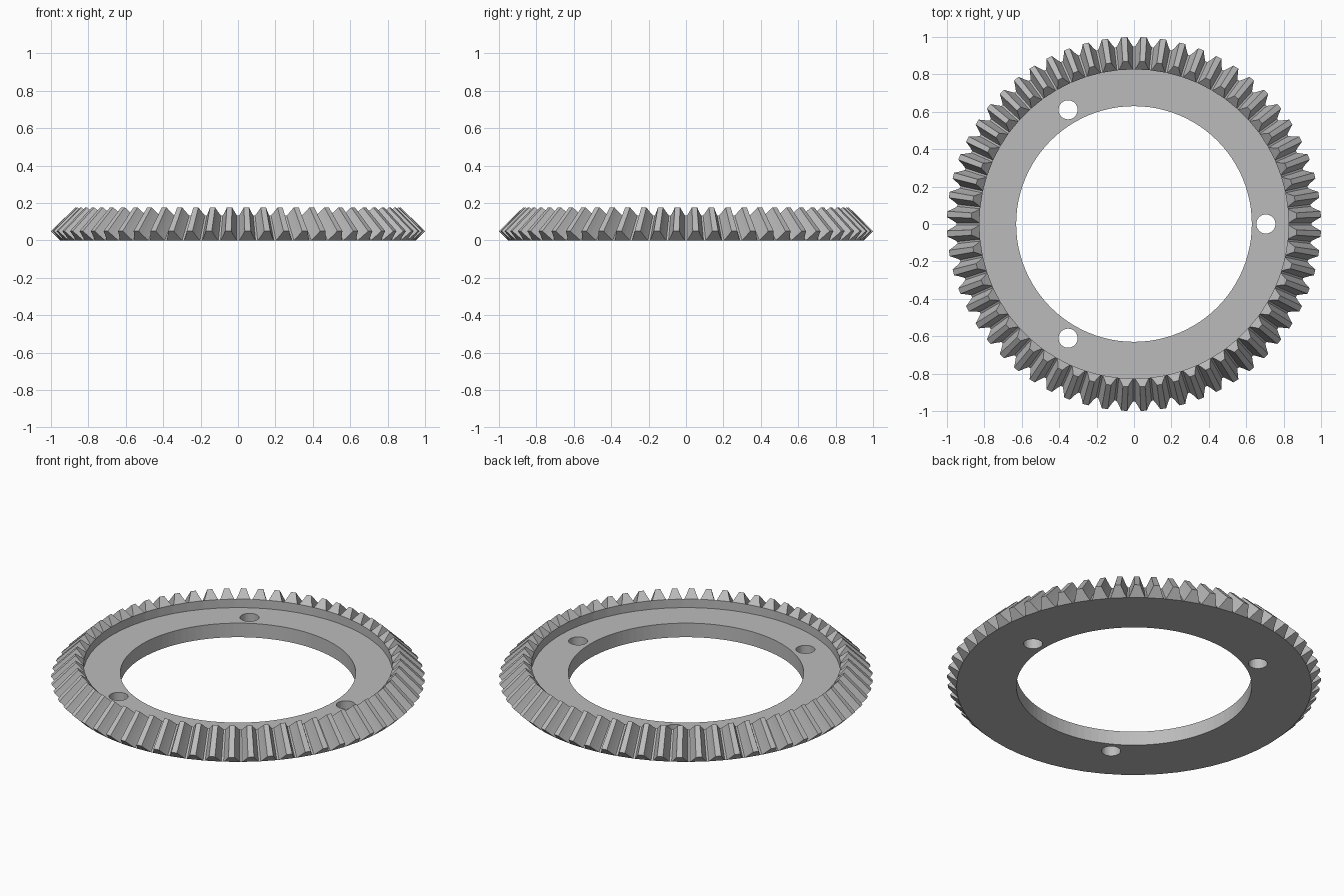
import bpy, bmesh
from math import cos, sin, pi, radians
from mathutils import Vector

cube = bpy.data.objects.get("Cube")
if cube:
    bpy.data.objects.remove(cube)

# Main dimensions
TEETH = 60
ROOT_R = 0.95        # root radius on the underside
TOOTH_H = 0.05       # rise of the tooth along the back cone, in r and in z
APEX = Vector((0, 0, 1.027))
INNER_SCALE = 0.87   # small end of the teeth, scaled toward the cone apex
FACE_Z = 0.083       # recessed upper face
BORE_R = 0.63
FLANK = [(0, 0.044), (0.25, 0.036), (0.6, 0.026), (1, 0.016)]  # height, half width

steel = bpy.data.materials.new("grey_steel")
steel.use_nodes = True
grey = (0.5, 0.5, 0.5, 1)
steel.diffuse_color = grey
steel.node_tree.nodes["Principled BSDF"].inputs["Base Color"].default_value = grey


def make_object(name, bm):
    bmesh.ops.recalc_face_normals(bm, faces=bm.faces[:])
    mesh = bpy.data.meshes.new(name)
    bm.to_mesh(mesh)
    bm.free()
    mesh.materials.append(steel)
    obj = bpy.data.objects.new(name, mesh)
    bpy.context.collection.objects.link(obj)
    return obj


def cutter(name, radius, x, y, segments):
    bm = bmesh.new()
    bmesh.ops.create_cone(bm, cap_ends=True, segments=segments,
                          radius1=radius, radius2=radius, depth=1)
    bmesh.ops.translate(bm, verts=bm.verts[:], vec=(x, y, 0))
    obj = make_object(name, bm)
    obj.hide_render = True
    obj.display_type = 'WIRE'
    return obj


# Toothed ring: one tooth outline repeated, lofted toward the cone apex
half = [(t, -w) for t, w in FLANK]
outline = half + [(t, -w) for t, w in reversed(half)]
n = len(outline)
bm = bmesh.new()
outer, inner = [], []
for i in range(TEETH):
    middle = 2 * pi * (i + 0.5) / TEETH
    for t, w in outline:
        r = ROOT_R + TOOTH_H * t
        a = middle + w / r
        p = Vector((r * cos(a), r * sin(a), TOOTH_H * t))
        outer.append(bm.verts.new(p))
        inner.append(bm.verts.new(APEX.lerp(p, INNER_SCALE)))

# Tooth flanks, tips, root lands and tooth ends
total = len(outer)
for i in range(total):
    j = (i + 1) % total
    bm.faces.new((outer[i], outer[j], inner[j], inner[i]))
for i in range(0, total, n):
    bm.faces.new(outer[i:i + n])
    bm.faces.new(inner[i:i + n])

# Underside, recess wall and recessed upper face
base = [k for i in range(0, total, n) for k in (i, i + n - 1)]
bm.faces.new([outer[k] for k in base])
rim = [inner[k] for k in base]
floor = [bm.verts.new((v.co.x, v.co.y, FACE_Z)) for v in rim]
for i in range(len(rim)):
    j = (i + 1) % len(rim)
    bm.faces.new((rim[i], rim[j], floor[j], floor[i]))
bm.faces.new(floor)
gear = make_object("bevel_gear_ring", bm)

# Centre bore and three bolt holes
cutters = [cutter("bore_cutter", BORE_R, 0, 0, 96)]
for k in range(3):
    a = radians(120 * k)
    cutters.append(cutter(f"bolt_hole_cutter_{k + 1}", 0.051,
                          0.705 * cos(a), 0.705 * sin(a), 32))
for c in cutters:
    mod = gear.modifiers.new(c.name, 'BOOLEAN')
    mod.operation = 'DIFFERENCE'
    mod.solver = 'EXACT'
    mod.object = c
    c.hide_set(True)
